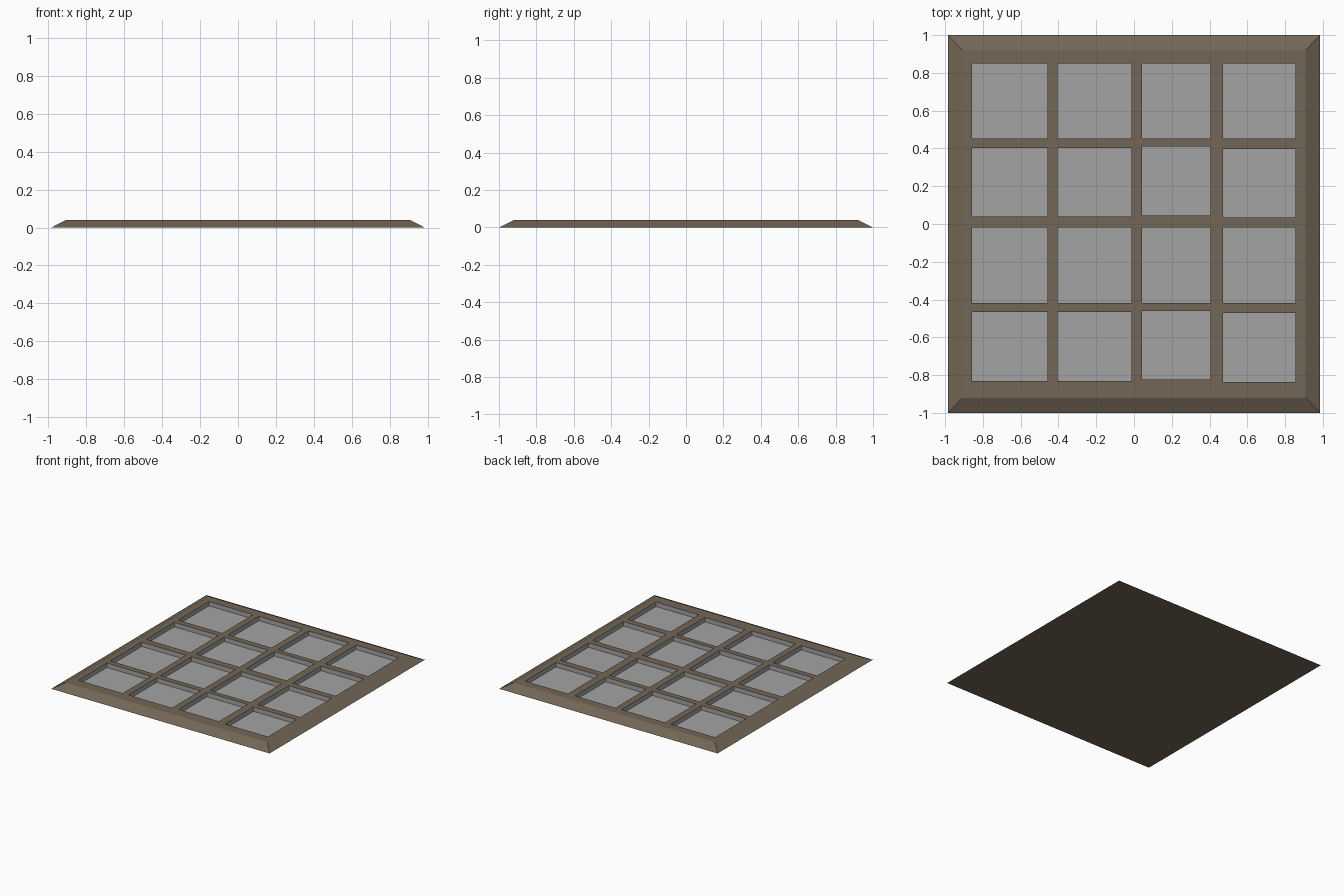
import bpy, bmesh

if "Cube" in bpy.data.objects:
    bpy.data.objects.remove(bpy.data.objects["Cube"])


def material(name, rgb):
    m = bpy.data.materials.new(name)
    m.diffuse_color = (*rgb, 1)
    m.use_nodes = True
    m.node_tree.nodes["Principled BSDF"].inputs["Base Color"].default_value = m.diffuse_color
    return m


MATS = [material("brown frame", (0.171, 0.133, 0.092)),
        material("grey pane", (0.37, 0.37, 0.37))]


def add_frustum(bm, bottom, top, z0, z1, mat):
    """Closed block between two rectangles (x0, x1, y0, y1)."""
    def ring(r, z):
        x0, x1, y0, y1 = r
        return [bm.verts.new((x, y, z)) for x, y in ((x0, y0), (x1, y0), (x1, y1), (x0, y1))]
    a, b = ring(bottom, z0), ring(top, z1)
    faces = [bm.faces.new(a[::-1]), bm.faces.new(b)]
    for i in range(4):
        j = (i + 1) % 4
        faces.append(bm.faces.new((a[i], a[j], b[j], b[i])))
    for f in faces:
        f.material_index = mat


def finish(bm, name):
    me = bpy.data.meshes.new(name)
    bm.to_mesh(me)
    bm.free()
    for m in MATS:
        me.materials.append(m)
    ob = bpy.data.objects.new(name, me)
    bpy.context.collection.objects.link(ob)
    return ob


# Bevelled slab forming the window frame
bm = bmesh.new()
add_frustum(bm, (-0.985, 0.985, -1, 1), (-0.908, 0.908, -0.92, 0.92), 0, 0.04, 0)
frame = finish(bm, "window_frame")

# Slightly uneven grid of recessed panes; rows 2 and 4 shift in the right columns
columns = [(-0.857, -0.459, 0), (-0.406, -0.014, 0), (0.042, 0.406, 0.006), (0.471, 0.856, -0.006)]
rows = [(0.453, 0.849, 0), (0.04, 0.403, 1), (-0.419, -0.018, 0), (-0.83, -0.466, 1)]
bm = bmesh.new()
for x0, x1, shift in columns:
    for y0, y1, moves in rows:
        r = (x0, x1, y0 + shift * moves, y1 + shift * moves)
        add_frustum(bm, r, r, 0.004, 0.1, 1)
cutter = finish(bm, "pane_cutter")
cutter.hide_render = True

# Cut the recesses, keeping the grey colour on the cut faces
mod = frame.modifiers.new("recesses", 'BOOLEAN')
mod.operation = 'DIFFERENCE'
mod.solver = 'EXACT'
mod.object = cutter
bpy.context.view_layer.objects.active = frame
frame.select_set(True)
bpy.ops.object.modifier_apply(modifier=mod.name)
bpy.data.objects.remove(cutter)
